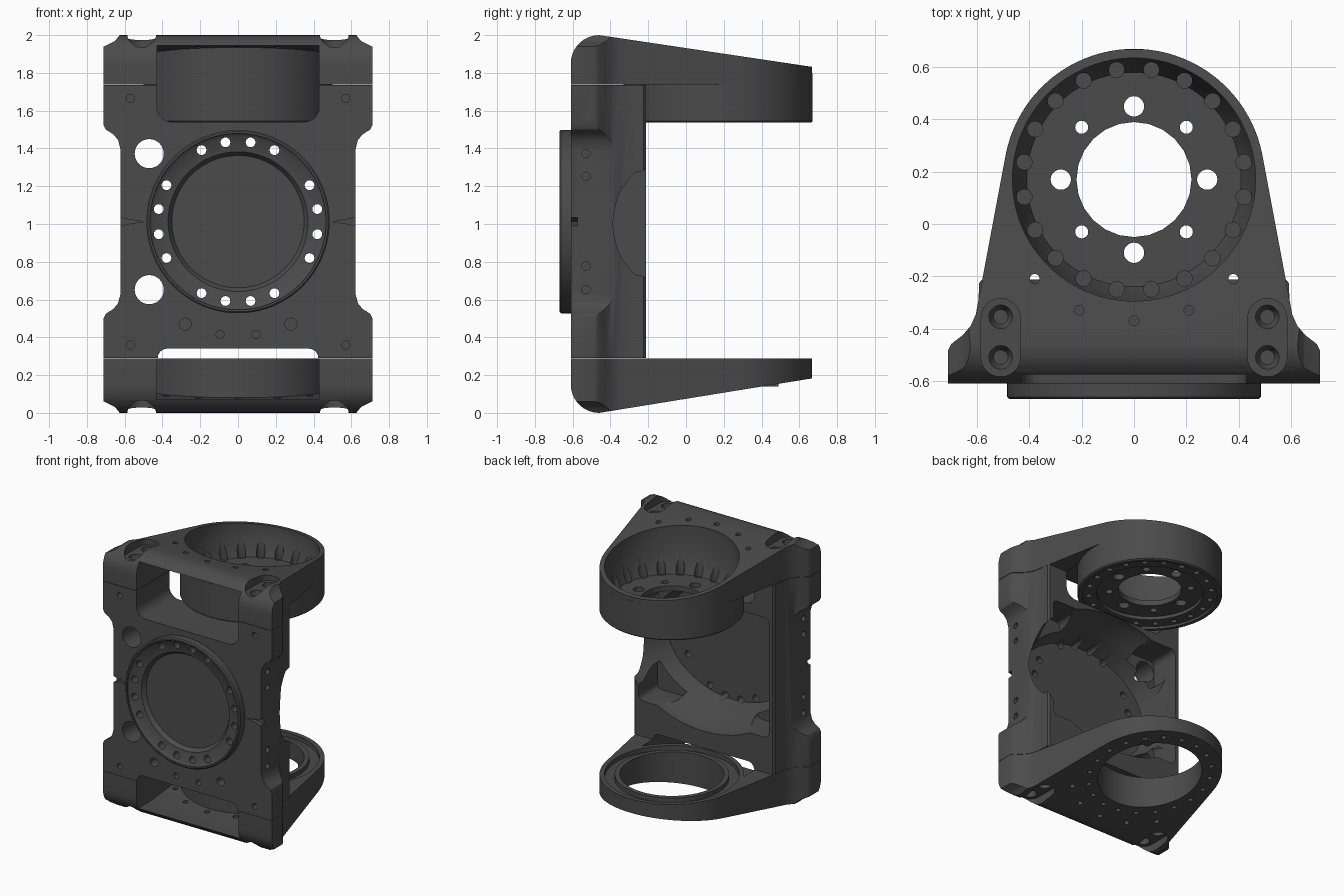
import bpy, bmesh
from math import sin, cos, pi, radians
from mathutils import Matrix

if "Cube" in bpy.data.objects:
    bpy.data.objects.remove(bpy.data.objects["Cube"])

MAP = {'x': lambda u, v, t: (t, u, v),
       'y': lambda u, v, t: (u, t, v),
       'z': lambda u, v, t: (u, v, t)}


def make(name, solids, axis):
    """Object from solids; a solid is a list of (section points, position along axis)."""
    bm = bmesh.new()
    for solid in solids:
        rings = [[bm.verts.new(MAP[axis](u, v, t)) for u, v in pts] for pts, t in solid]
        for a, b in zip(rings, rings[1:]):
            for i in range(len(a)):
                j = (i + 1) % len(a)
                bm.faces.new((a[i], a[j], b[j], b[i]))
        bm.faces.new(rings[0])
        bm.faces.new(rings[-1])
    bmesh.ops.recalc_face_normals(bm, faces=bm.faces)
    me = bpy.data.meshes.new(name)
    bm.to_mesh(me)
    bm.free()
    ob = bpy.data.objects.new(name, me)
    bpy.context.collection.objects.link(ob)
    return ob


def circle(c, r, n, sv=1.0):
    return [(c[0] + r * cos(2 * pi * i / n), c[1] + sv * r * sin(2 * pi * i / n)) for i in range(n)]


def prism(pts, axis, a, b, name='cutter'):
    return make(name, [[(pts, a), (pts, b)]], axis)


def lathe(profile, c, axis, n=64, sv=1.0, name='cutter'):
    return make(name, [[(circle(c, r, n, sv), t) for r, t in profile]], axis)


def drill(centres, r, axis, a, b, n=16):
    return make('cutter', [[(circle(c, r, n), a), (circle(c, r, n), b)] for c in centres], axis)


def rounded(x0, x1, y0, y1, r, n=6):
    pts = []
    for k, (cx, cy) in enumerate([(x1 - r, y1 - r), (x0 + r, y1 - r), (x0 + r, y0 + r), (x1 - r, y0 + r)]):
        pts += [(cx + r * cos(pi / 2 * (k + i / n)), cy + r * sin(pi / 2 * (k + i / n))) for i in range(n + 1)]
    return pts


def mirror_x(half):
    return half + [(-x, y) for x, y in reversed(half)]


def boolean(ob, tools, op='DIFFERENCE'):
    for t in tools:
        t.hide_render = True
        m = ob.modifiers.new('b', 'BOOLEAN')
        m.operation, m.solver, m.object = op, 'EXACT', t
    bpy.context.view_layer.update()
    dg = bpy.context.evaluated_depsgraph_get()
    me = bpy.data.meshes.new_from_object(ob.evaluated_get(dg))
    ob.modifiers.clear()
    ob.data = me
    for t in tools:
        bpy.data.objects.remove(t)
    return ob


def polar(c, r, degs):
    return [(c[0] + r * cos(radians(d)), c[1] + r * sin(radians(d))) for d in degs]


C = (0, 0.17)                                   # axis of both arms
FLARE = [(.712, -.61), (.712, -.485), (.70, -.46), (.655, -.425), (.625, -.39), (.605, -.345), (.595, -.29)]


def arm(name, H, end, floor):
    """Arm built with its outer face at the bottom; H is the joint height."""
    ends = [(0.5 * cos(a), C[1] + 0.5 * sin(a)) for a in [radians(10 + 5 * i) for i in range(16)]]
    plan = mirror_x(FLARE + ends)
    side = [(-.61, H), (.7, H), (.7, end + .003)]
    side += [(-.46 - .15 * sin(a), .15 - .15 * cos(a)) for a in [pi / 16 * i for i in range(9)]]
    ob = prism(plan, 'z', -.1, .6, name)
    boolean(ob, [prism(side, 'x', -1, 1)], 'INTERSECT')
    # open channel from the front to the round housing
    chan = prism([(-.7, floor), (-.44, floor), (.2, floor + .06), (.2, .6), (-.7, .6)], 'x', -.43, .43)
    boolean(chan, [drill([C], .499, 'z', -.2, .9, 96)])
    tools = [chan]
    for s in (-1, 1):
        x = s * .51
        tools.append(prism(rounded(x - .075, x + .075, -.585, -.285, .0745), 'z', -.1, .065))   # bolt pad
        tools.append(prism([(s * .61, -.02), (s * .65, .03), (s * .72, .065), (s * .8, -.02)], 'y', -.7, -.3))
    bolts = [(s * .51, y) for s in (-1, 1) for y in (-.355, -.51)]
    tools.append(make('cutter', [[(circle(c, .045, 20), .03), (circle(c, .045, 20), .10),
                                  (circle(c, .028, 20), .13)] for c in bolts], 'z'))
    tools.append(drill([(0, -.37), (.21, -.33), (-.21, -.33), (.38, -.21), (-.38, -.21)], .019, 'z', -.1, .2, 12))
    return boolean(ob, tools)


ring20 = polar(C, .425, [9 + 18 * i for i in range(20)])

# upper arm with deep bearing cup
upper = arm('upper_arm', .262, .17, .055)
boolean(upper, [lathe([(.5, .2), (.5, .455), (.492, .463)], C, 'z', 96)], 'UNION')
boolean(upper, [
    lathe([(.465, -.1), (.465, .25), (.41, .38)], C, 'z', 96),
    lathe([(.465, .445), (.465, .5)], C, 'z', 96),
    lathe([(.37, .42), (.37, .5)], C, 'z'),
    drill([C], .22, 'z', .2, .6, 24),
    drill(ring20, .03, 'z', .1, .40),
    drill(polar(C, .28, [0, 90, 180, 270]), .039, 'z', .3, .6, 20),
    drill(polar(C, .283, [45, 135, 225, 315]), .025, 'z', .3, .6),
    drill(ring20, .02, 'z', .41, .6)])
upper.data.transform(Matrix.Translation((0, 0, 2)) @ Matrix.Scale(-1, 4, (0, 0, 1)))
upper.data.flip_normals()

# lower arm with open ring
lower = arm('lower_arm', .288, .185, .07)
groove = lathe([(.465, .255), (.465, .4)], C, 'z', 96)
boolean(groove, [drill([C], .395, 'z', .1, .6, 96)])
boolean(lower, [drill([C], .36, 'z', -.2, .6, 72), groove, drill(ring20, .017, 'z', -.1, .2, 12)])

# key tab inside the lower ring
prism([(.41, .14), (.49, .14), (.49, .2), (.41, .2)], 'x', .22, .29, 'ring_key_tab')

# upright frame between the arms
ZC = 1.0125
low = [(.712, .29), (.712, .5), (.7, .525), (.66, .55), (.635, .58), (.622, .63)]
outline = mirror_x(low + [(x, 2 * ZC - z) for x, z in reversed(low)])
frame = prism(outline, 'y', -.61, -.2, 'upright_frame')
boolean(frame, [prism(mirror_x(FLARE + [(.592, -.225), (.58, -.212)]), 'z', 0, 2)], 'INTERSECT')
# raised flange on the front
boolean(frame, [lathe([(.485, -.58), (.485, -.662), (.477, -.67)], (0, ZC), 'y', 96)], 'UNION')
screws = polar((0, ZC), .425, [q + d for q in (0, 90, 180, 270) for d in (-27, -9, 9, 27)])
# rear cavity breaks out through the right wall only
cavity = lathe([(.555, -.565), (.595, -.46), (.62, -.39), (.69, -.27), (.70, -.15)], (0, ZC - .01), 'y', 96, .77)
boolean(cavity, [prism([(-.55, 0), (-.55, 2), (-1, 2), (-1, 0)], 'y', -1, 1)])
tools = [
    lathe([(.468, -.7), (.466, -.662), (.45, -.648), (.37, -.635), (.35, -.605)], (0, ZC), 'y', 96),
    cavity,
    drill(screws, .026, 'y', -.8, -.3),
    prism(rounded(-.43, .43, 1.54, 2.0, .08), 'y', -.8, 0),
    prism(rounded(-.425, .425, 0, .34, .05), 'y', -.8, 0),
    drill([(-.47, ZC + .36), (-.47, ZC - .36)], .077, 'y', -.8, 0, 32),
    drill([(s * .57, z) for s in (-1, 1) for z in (.36, 1.665)], .022, 'y', -.7, -.55),
    drill([(.28, .47), (-.28, .47)], .032, 'y', -.7, -.5),
    drill([(.095, .415), (-.095, .415)], .021, 'y', -.7, -.5)]
for s in (-1, 1):
    # shelf pockets in the rear corners
    for z0, z1 in ((.56, .78), (1.25, 1.47)):
        tools.append(prism(rounded(min(s * .3, s * .55), max(s * .3, s * .55), z0, z1, .04), 'y', -.44, 0))
    tools.append(prism([(s * .5, ZC), (s * .58, ZC + .012), (s * .65, ZC + .03),
                        (s * .65, ZC - .03), (s * .58, ZC - .012)], 'y', -.7, -.575))     # side notch
    tools.append(drill([(-.53, ZC + d) for d in (.36, .24, -.235, -.36)], .022, 'x', s * .58, s * .7))
boolean(frame, tools)

# dark finish, soft edges kept crisp
dark = bpy.data.materials.new('dark_metal')
dark.diffuse_color = (.07, .07, .07, 1)
dark.use_nodes = True
dark.node_tree.nodes["Principled BSDF"].inputs["Base Color"].default_value = dark.diffuse_color
for ob in list(bpy.context.collection.objects):
    ob.data.materials.clear()
    ob.data.materials.append(dark)
    bpy.ops.object.select_all(action='DESELECT')
    ob.select_set(True)
    bpy.context.view_layer.objects.active = ob
    bpy.ops.object.shade_smooth_by_angle(angle=radians(32))
